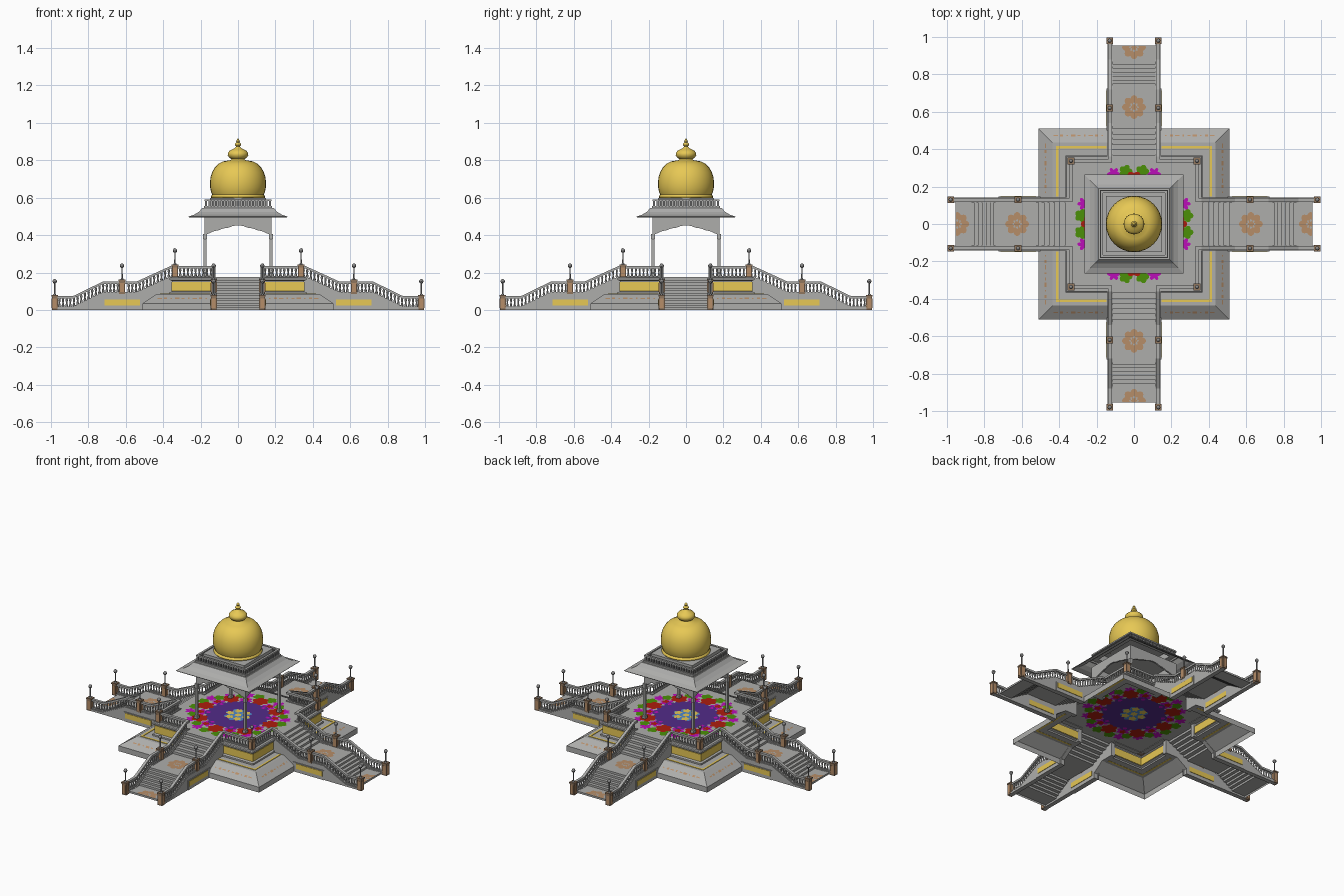
import bpy, bmesh, math

if "Cube" in bpy.data.objects:
    bpy.data.objects.remove(bpy.data.objects["Cube"])

def mat(name, c):
    m = bpy.data.materials.new(name)
    m.diffuse_color = (*c, 1)
    m.use_nodes = True
    m.node_tree.nodes["Principled BSDF"].inputs["Base Color"].default_value = m.diffuse_color
    return m

GREY = mat("stone_grey", (.42, .42, .41))
DARK = mat("dark_grey", (.25, .25, .25))
GOLD = mat("gold", (.80, .58, .09))
BROWN = mat("post_brown", (.28, .18, .11))
TAN = mat("motif_tan", (.47, .27, .14))
PURPLE = mat("purple", (.085, .025, .25))
RED = mat("red", (.42, .012, .004))
MAGENTA = mat("magenta", (.50, .004, .48))
GREEN = mat("green", (.07, .28, .002))
BLUE = mat("blue", (.08, .25, .6))

parts = {}
def part(name, m):
    if name not in parts:
        parts[name] = (bmesh.new(), m)
    return parts[name][0]

def place(k, s, d, t, z):
    # arm coordinates: d outward, t sideways, four-way rotated and mirrored
    t *= s
    return [(d, t, z), (-t, d, z), (-d, -t, z), (t, -d, z)][k]

ARMS = [(k, s) for k in range(4) for s in (1, -1)]

def prism(bm, k, s, poly, t0, t1):
    a = [bm.verts.new(place(k, s, d, t0, z)) for d, z in poly]
    b = [bm.verts.new(place(k, s, d, t1, z)) for d, z in poly]
    n = len(poly)
    fs = [bm.faces.new(a), bm.faces.new(b[::-1])]
    fs += [bm.faces.new((a[i], b[i], b[(i+1) % n], a[(i+1) % n])) for i in range(n)]
    bmesh.ops.recalc_face_normals(bm, faces=fs)

def box(bm, k, s, d0, d1, t0, t1, z0, z1):
    prism(bm, k, s, [(d0, z0), (d1, z0), (d1, z1), (d0, z1)], t0, t1)

def lathe(bm, x, y, z, prof, n, rot=0):
    rings = [[bm.verts.new((x+r*math.cos(rot+2*math.pi*i/n), y+r*math.sin(rot+2*math.pi*i/n), z+h))
              for i in range(n)] for r, h in prof]
    for a, b in zip(rings, rings[1:]):
        for i in range(n):
            bm.faces.new((a[i], a[(i+1) % n], b[(i+1) % n], b[i]))
    if prof[-1][0] < .2:
        bm.faces.new(rings[-1])

def square(bm, prof):
    # stepped square shell, half widths instead of radii
    lathe(bm, 0, 0, 0, [(h*math.sqrt(2), z) for h, z in prof], 4, math.pi/4)

def flower(bm, x, y, z, r, n, depth, limit=9):
    c = bm.verts.new((x, y, z))
    m = n*8
    ring = []
    for i in range(m):
        a = 2*math.pi*i/m
        q = r*(1-depth+depth*abs(math.cos(n*a/2)))
        px, py = x+q*math.cos(a), y+q*math.sin(a)
        ring.append(bm.verts.new((max(-limit, min(limit, px)), max(-limit, min(limit, py)), z)))
    for i in range(m):
        bm.faces.new((c, ring[i], ring[(i+1) % m]))

# Upper platform floor; the stepped base is cut open where the stairs pass
square(part("platform_floor", GREY), [(.36, .175), (.01, .175)])
BASE = [(.51, 0), (.51, .035), (.435, .085), (.365, .085), (.365, .095),
        (.352, .1), (.352, .155), (.365, .16), (.365, .17), (.36, .175)]

BALUSTER = [(.004, 0), (.0075, .012), (.0035, .026), (.0065, .04), (.004, .052)]
PATH = [(.97, .012), (.88, .012), (.72, .09), (.54, .09), (.36, .172), (.335, .172)]

def height(d):
    for (d0, z0), (d1, z1) in zip(PATH, PATH[1:]):
        if d1 <= d <= d0:
            return z0+(z1-z0)*(d0-d)/(d0-d1)
    return PATH[-1][1]

def band(lo, hi):
    return [(d, z+lo) for d, z in PATH] + [(d, z+hi) for d, z in PATH[::-1]]

def post(k, s, d, t, z0, z1):
    w = .0155
    box(part("posts", BROWN), k, s, d-w, d+w, t-w, t+w, z0, z1)
    pan = part("post_panels", TAN)
    box(pan, k, s, d-.0165, d+.0165, t-.010, t+.010, z0+.01, z1-.01)
    box(pan, k, s, d-.010, d+.010, t-.0165, t+.0165, z0+.01, z1-.01)
    box(part("post_caps", BROWN), k, s, d-.018, d+.018, t-.018, t+.018, z1, z1+.008)
    x, y, z = place(k, s, d, t, z1+.008)
    lathe(part("lamps", DARK), x, y, z, [(.009, 0), (.004, .008), (.0035, .062), (.008, .064),
          (.0115, .071), (.0115, .076), (.007, .083), (.001, .086)], 8)

for k, s in ARMS:
    # Base corner pieces
    base = part("plinth", GREY)
    for (h0, z0), (h1, z1) in zip(BASE, BASE[1:]):
        q = [base.verts.new(place(k, s, *p)) for p in
             ((h0, .14, z0), (h0, h0, z0), (h1, h1, z1), (h1, .14, z1))]
        base.faces.new(q if s == 1 else q[::-1])
    # Stair side walls and their gold panels
    wall = part("stair_walls", GREY)
    prism(wall, k, s, [(.985, 0), (.985, .012), (.88, .014), (.72, .092), (.54, .092),
                       (.43, .086), (.505, .035), (.505, 0)], .115, .143)
    prism(wall, k, s, [(.54, .091), (.36, .174), (.345, .174), (.345, .085), (.44, .085)], .115, .143)
    box(wall, k, s, .5, .725, .14, .147, 0, .062)
    box(part("stair_gold_panels", GOLD), k, s, .525, .715, .112, .150, .023, .056)
    # Handrails and balusters
    rail = part("handrails", GREY)
    prism(rail, k, s, band(.05, .063), .121, .139)
    prism(rail, k, s, band(0, .007), .121, .139)
    bal = part("balusters", GREY)
    for i in range(32):
        d = .955-i*.0195
        if abs(d-.62) > .02 and d > .345:
            lathe(bal, *place(k, s, d, .13, height(d)), BALUSTER, 6)
    # Platform balustrade
    box(rail, k, s, .326, .344, .121, .344, .222, .235)
    box(rail, k, s, .326, .344, .121, .344, .172, .181)
    for i in range(9):
        lathe(bal, *place(k, s, .335, .145+i*.0205, .173), BALUSTER, 6)
    post(k, s, .98, .13, 0, .072)
    post(k, s, .62, .13, .085, .155)
    if s == 1:
        post(k, s, .337, .337, .172, .236)
    # Gold panels on the platform wall and trim on the plinth
    box(part("platform_gold_panels", GOLD), k, s, .348, .356, .143, .3555, .102, .15)
    box(part("gold_trim", GOLD), k, s, .404, .416, .147, .416, .084, .088)
    # Small painted motifs on the plinth slope
    mo = part("slope_motifs", TAN)
    for i in range(9):
        t, w, h = .17+i*.031, .004+.004*(i % 3), .002+.002*(i % 2)
        mo.faces.new([mo.verts.new(place(k, s, .4725+a*h*1.5, t+b*w, .0612-a*h))
                      for a, b in ((-1, -1), (1, -1), (1, 1), (-1, 1))])

# Stair treads, landing and foot slab
steps = [(.955, 0), (.955, .012)]
for d0, d1, z0, z1 in ((.855, .75, .012, .09), (.51, .37, .09, .175)):
    for i in range(6):
        d = d0+(d1-d0)*i/5
        steps += [(d, z0+(z1-z0)*i/6), (d, z0+(z1-z0)*(i+1)/6)]
steps.append((.352, .175))
st = part("stairs", GREY)
for k in range(4):
    a = [st.verts.new(place(k, 1, d, -.116, z)) for d, z in steps]
    b = [st.verts.new(place(k, 1, d, .116, z)) for d, z in steps]
    for i in range(len(steps)-1):
        st.faces.new((a[i], b[i], b[i+1], a[i+1]))
    # Floor motifs on landing and foot slab
    for d, z in ((.625, .0912), (.945, .0132)):
        x, y, _ = place(k, 1, d, 0, 0)
        flower(part("stair_motifs", TAN), x, y, z, .064, 8, .22, limit=.953)
        flower(part("stair_motif_centres", GREY), x, y, z+.0006, .026, 8, .4, limit=.953)
        flower(part("stair_motif_cores", TAN), x, y, z+.0012, .018, 6, .4, limit=.953)

# Large floor pattern, on both sides of the thin platform floor
for z, e in ((.1758, .0007), (.1742, -.0007)):
    def petals(name, m, count, start, rad, size, lev, n=5, depth=.35):
        for i in range(count):
            a = math.radians(start+360*i/count)
            flower(part(name, m), rad*math.cos(a), rad*math.sin(a), z+e*lev, size, n, depth)
    for off in (-9, 9):
        petals("green_leaves", GREEN, 4, off, .285, .036, 1, 5, .25)
        petals("green_leaves", GREEN, 4, 45+off*1.6, .27, .032, 1, 5, .25)
    for off in (-22, 22):
        petals("magenta_petals", MAGENTA, 4, off, .288, .036, 0, 6, .45)
    petals("magenta_petals", MAGENTA, 4, 45, .28, .035, 0, 6, .45)
    petals("magenta_inner", MAGENTA, 8, 22.5, .215, .042, 1, 6, .4)
    flower(part("purple_field", PURPLE), 0, 0, z+e*2, .205, 16, .1)
    petals("red_flowers", RED, 8, 0, .232, .052, 3, 6, .25)
    petals("red_buds", RED, 8, 22.5, .225, .022, 3)
    petals("magenta_dots", MAGENTA, 8, 22.5, .18, .014, 4)
    flower(part("blue_centre", BLUE), 0, 0, z+e*3, .085, 8, .35)
    petals("yellow_petals", GOLD, 6, 0, .056, .025, 4)
    flower(part("yellow_core", GOLD), 0, 0, z+e*4, .022, 6, .3)

# Pavilion columns
for x in (-.176, .176):
    for y in (-.176, .176):
        lathe(part("columns", GREY), x, y, .175, [(.016, 0), (.016, .02), (.0105, .024), (.0105, .2),
              (.0145, .206), (.0145, .23)], 4, math.pi/4)

# Scalloped arch panels
arch = part("arch_panels", GREY)
for k in range(4):
    N = 48
    lo, hi = [], []
    for i in range(N+1):
        u = -1+2*i/N
        z = .396+.056*(1-abs(u))**.75+.003*abs(math.sin(u*math.pi*3.5))
        for r, zz in ((lo, z), (hi, .502)):
            r.append([arch.verts.new(place(k, 1, d, u*.18, zz)) for d in (.17, .18)])
    for i in range(N):
        for j in (0, 1):
            q = (lo[i][j], lo[i+1][j], hi[i+1][j], hi[i][j])
            arch.faces.new(q if j else q[::-1])
        arch.faces.new((lo[i][0], lo[i+1][0], lo[i+1][1], lo[i][1]))

# Flared eave roof, ceiling and parapet
square(part("roof", GREY), [(.262, .495), (.265, .499), (.235, .509), (.21, .524), (.19, .546),
       (.183, .546), (.183, .556), (.15, .556), (.15, .598), (.01, .6)])
square(part("ceiling", GREY), [(.18, .502), (.01, .502)])
for k in range(4):
    box(part("parapet_rim", GREY), k, 1, .166, .18, -.18, .18, .582, .591)
    for i in range(20):
        t = -.171+i*.018
        box(part("parapet_balusters", DARK), k, 1, .166, .176, t-.005, t+.005, .556, .582)

# Gold dome with bulb and finial
lathe(part("dome", GOLD), 0, 0, 0, [(.142, .597), (.146, .603), (.142, .612), (.138, .616), (.144, .63),
      (.149, .655), (.15, .68), (.147, .708), (.139, .735), (.125, .76), (.105, .781), (.08, .794), (.04, .801),
      (.034, .806), (.046, .814), (.055, .827), (.054, .84), (.044, .852), (.026, .861), (.014, .868),
      (.011, .874), (.017, .882), (.015, .89), (.007, .896), (.01, .903), (.006, .911), (.001, .916)], 32)

# Create the objects
for name, (bm, m) in parts.items():
    me = bpy.data.meshes.new(name)
    bm.to_mesh(me)
    bm.free()
    me.materials.append(m)
    ob = bpy.data.objects.new(name, me)
    bpy.context.collection.objects.link(ob)
    if name in ("dome", "lamps", "balusters"):
        bpy.ops.object.select_all(action='DESELECT')
        ob.select_set(True)
        bpy.context.view_layer.objects.active = ob
        bpy.ops.object.shade_smooth_by_angle(angle=math.radians(40))
